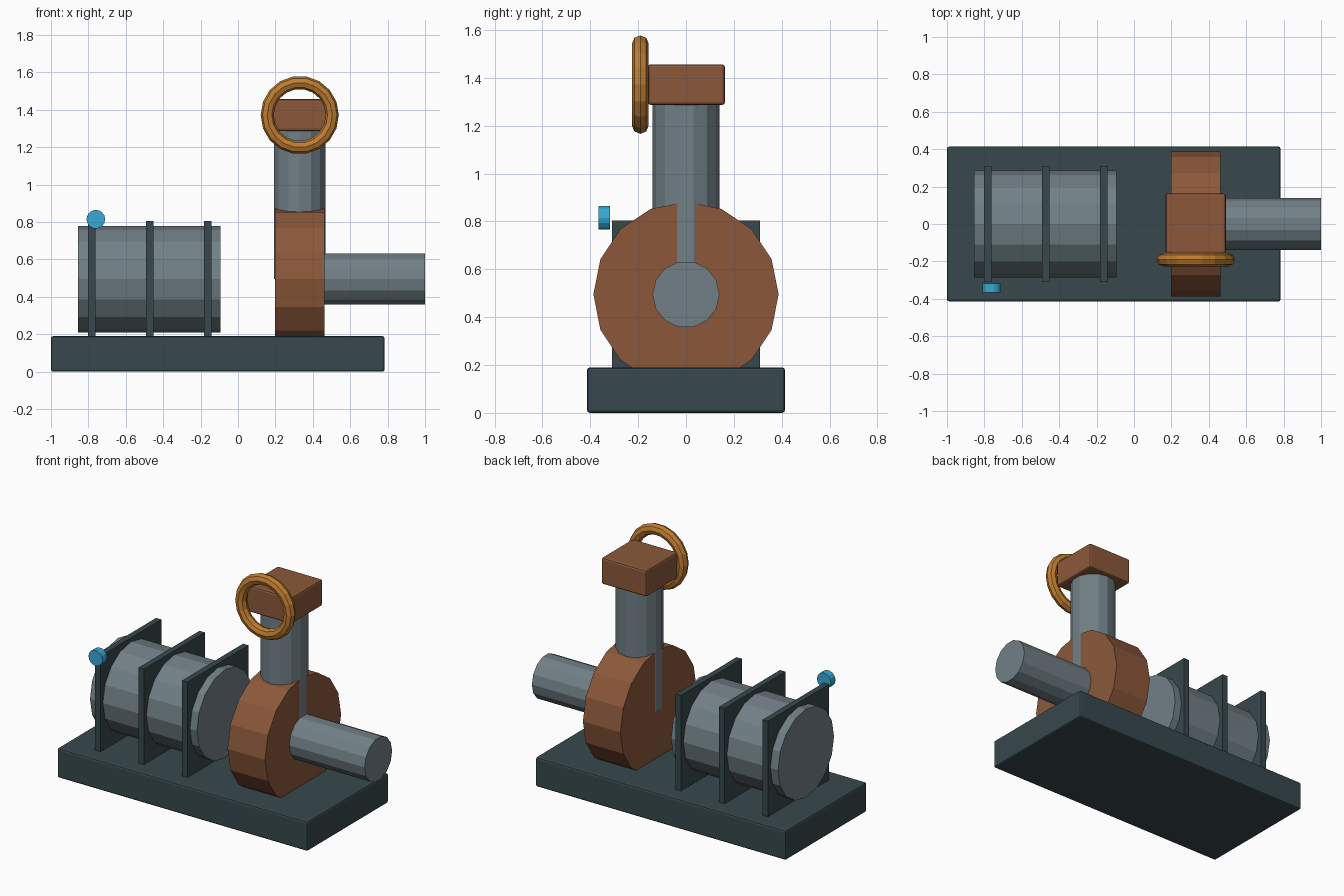
import bpy
import bmesh
from math import pi, sin, cos
from mathutils import Matrix, Vector

if "Cube" in bpy.data.objects:
    bpy.data.objects.remove(bpy.data.objects["Cube"], do_unlink=True)


def material(name, rgb):
    m = bpy.data.materials.new(name)
    m.use_nodes = True
    m.diffuse_color = (*rgb, 1)
    m.node_tree.nodes["Principled BSDF"].inputs["Base Color"].default_value = (*rgb, 1)
    return m


DARK = material("dark slate", (0.038, 0.064, 0.073))
STEEL = material("grey steel", (0.165, 0.215, 0.24))
RUST = material("rust brown", (0.26, 0.098, 0.042))
BRASS = material("brass", (0.52, 0.205, 0.03))
CYAN = material("bright cyan", (0.035, 0.40, 0.66))


def finish(bm, name, mat):
    bmesh.ops.recalc_face_normals(bm, faces=bm.faces)
    mesh = bpy.data.meshes.new(name)
    bm.to_mesh(mesh)
    bm.free()
    mesh.materials.append(mat)
    ob = bpy.data.objects.new(name, mesh)
    bpy.context.collection.objects.link(ob)
    return ob


def box(name, center, size, mat, bevel=0):
    bm = bmesh.new()
    bmesh.ops.create_cube(bm, size=1)
    bmesh.ops.scale(bm, vec=size, verts=bm.verts)
    bmesh.ops.translate(bm, vec=center, verts=bm.verts)
    ob = finish(bm, name, mat)
    if bevel:
        mod = ob.modifiers.new("soft edges", "BEVEL")
        mod.width = bevel
        mod.segments = 2
    return ob


def rod(name, start, axis, length, radius, sides, mat):
    """Prism along an axis, with a corner pointing along y (x for a y axis)."""
    axis = Vector(axis)
    u = Vector((1, 0, 0)) if axis.y else Vector((0, 1, 0))
    w = axis.cross(u)
    bm = bmesh.new()
    ring = []
    for i in range(sides):
        a = 2 * pi * i / sides
        ring.append(bm.verts.new(Vector(start) + radius * (u * cos(a) + w * sin(a))))
    cap = bm.faces.new(ring)
    top = bmesh.ops.extrude_face_region(bm, geom=[cap], use_keep_orig=True)["geom"]
    moved = [v for v in top if isinstance(v, bmesh.types.BMVert)]
    bmesh.ops.translate(bm, vec=axis * length, verts=moved)
    return finish(bm, name, mat)


AXIS_Z = 0.495   # height of the shaft line
PUMP_X = 0.33    # middle of the pump casing

# Base slab
box("base", (-0.108, 0, 0.095), (1.784, 0.828, 0.19), DARK, 0.012)

# Motor body and its square cooling plates
rod("motor_body", (-0.855, 0, AXIS_Z), (1, 0, 0), 0.762, 0.285, 16, STEEL)
for i in range(3):
    box(f"motor_plate_{i + 1}", (-0.782 + 0.31 * i, 0, AXIS_Z), (0.038, 0.62, 0.62), DARK)

# Pump casing with inlet and outlet pipes
rod("pump_casing", (PUMP_X - 0.1335, 0, AXIS_Z), (1, 0, 0), 0.267, 0.387, 16, RUST)
rod("inlet_pipe", (PUMP_X, 0, AXIS_Z), (1, 0, 0), 1 - PUMP_X, 0.14, 14, STEEL)
rod("outlet_pipe", (PUMP_X, 0, AXIS_Z), (0, 0, 1), 0.82, 0.14, 14, STEEL)

# Valve block on the outlet
box("valve_block", (PUMP_X, 0.002, 1.372), (0.322, 0.322, 0.17), RUST, 0.012)

# Hand wheel
bpy.ops.mesh.primitive_torus_add(
    major_segments=18, minor_segments=8, major_radius=0.174, minor_radius=0.035,
    location=(PUMP_X, -0.191, 1.372), rotation=(pi / 2, 0, 0))
wheel = bpy.context.object
wheel.name = "hand_wheel"
wheel.data.materials.append(BRASS)

# Indicator button beside the first plate
rod("indicator", (-0.76, -0.365, 0.815), (0, 1, 0), 0.047, 0.05, 14, CYAN)
